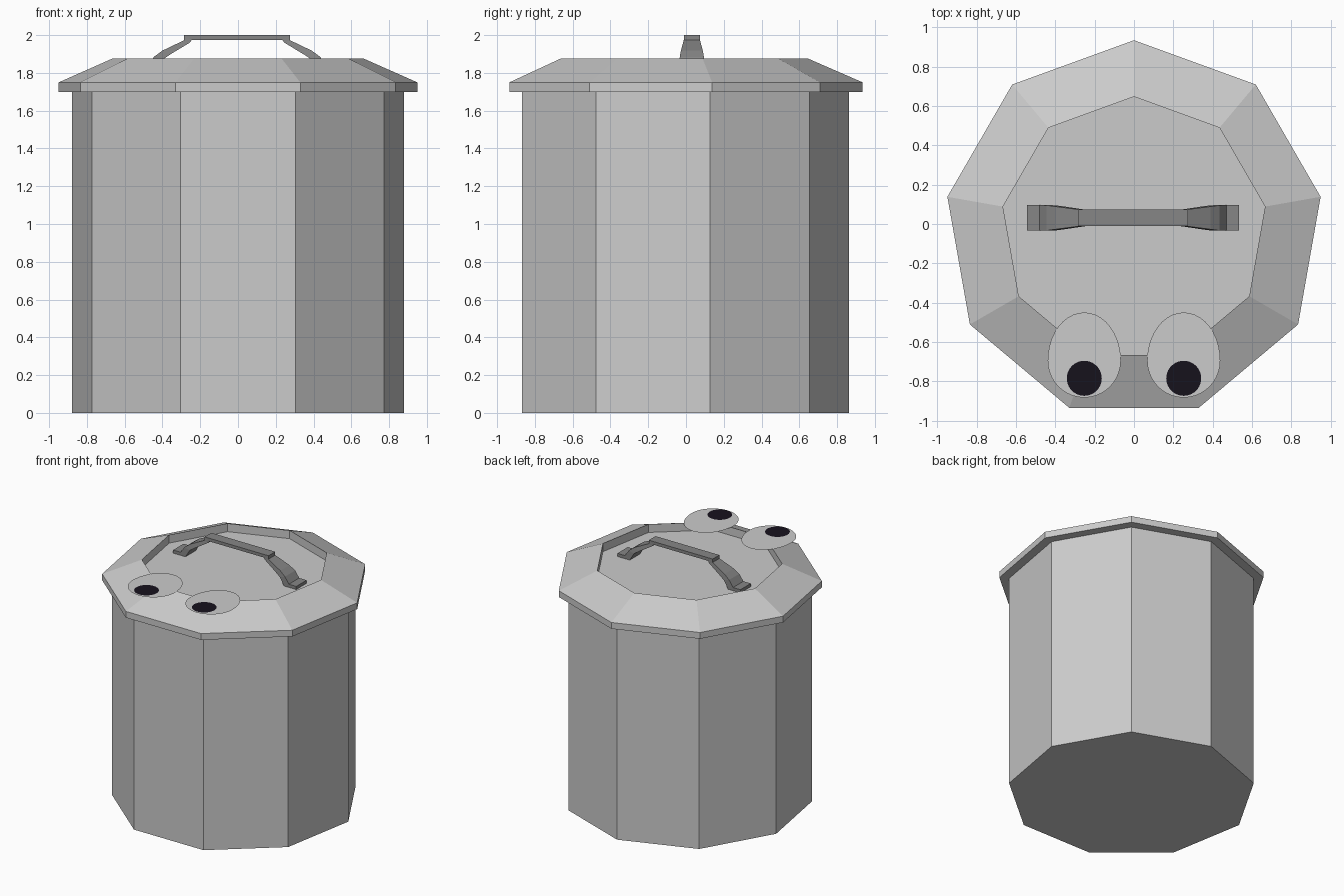
import bpy
from math import sin, cos, pi

if "Cube" in bpy.data.objects:
    bpy.data.objects.remove(bpy.data.objects["Cube"])

SIDES = 9
CY = -0.029  # centre of the nine-sided rings


def make(name, verts, faces, color=None):
    me = bpy.data.meshes.new(name)
    me.from_pydata(verts, [], faces)
    me.validate()
    ob = bpy.data.objects.new(name, me)
    bpy.context.collection.objects.link(ob)
    if color:
        mat = bpy.data.materials.new(name + "_colour")
        mat.diffuse_color = color
        mat.use_nodes = True
        mat.node_tree.nodes["Principled BSDF"].inputs["Base Color"].default_value = mat.diffuse_color
        me.materials.append(mat)
    return ob


def lathe(name, profile):
    """Nine-sided solid from (radius, z) pairs listed bottom to top, capped at both ends."""
    verts = [(r * sin(2 * pi * k / SIDES), CY + r * cos(2 * pi * k / SIDES), z)
             for r, z in profile for k in range(SIDES)]
    faces = [tuple(reversed([(i * SIDES + (k + s) % SIDES) if not up else ((i + 1) * SIDES + (k + s) % SIDES)
                             for s, up in ((0, 0), (1, 0), (1, 1), (0, 1))]))
             for i in range(len(profile) - 1) for k in range(SIDES)]
    top = (len(profile) - 1) * SIDES
    faces.append(tuple(range(SIDES)))
    faces.append(tuple(reversed(range(top, top + SIDES))))
    return make(name, verts, faces)


def disc(name, x, y, z, rx, front, back, color=None, n=40):
    """Flat upward-facing egg with different front and back lengths."""
    verts = []
    for k in range(n):
        a = 2 * pi * k / n
        verts.append((x + rx * cos(a), y + sin(a) * (back if sin(a) > 0 else front), z))
    return make(name, verts, [tuple(range(n))], color)


# can body
lathe("can_body", [(0.893, 0), (0.893, 1.705)])

# lid: skirt, sloped rim and sunken centre panel
lathe("lid", [(0.964, 1.70), (0.964, 1.75), (0.677, 1.875), (0.677, 1.81)])

# handle: stations of (outer x, z), (inner x, z), half width, from foot to grip
half = [
    ((0.54, 1.835), (0.54, 1.805), 0.065),
    ((0.475, 1.835), (0.435, 1.805), 0.065),
    ((0.44, 1.885), (0.395, 1.87), 0.064),
    ((0.395, 1.918), (0.35, 1.90), 0.058),
    ((0.28, 1.973), (0.25, 1.96), 0.043),
    ((0.28, 2.0), (0.24, 1.975), 0.042),
]
stations = [(1, s) for s in half] + [(-1, s) for s in reversed(half)]
verts = []
for side, (o, i, w) in stations:
    for (px, pz), sy in ((o, -1), (o, 1), (i, 1), (i, -1)):
        verts.append((side * px - 0.005, 0.031 + sy * w, pz))
faces = [(4 * j + k, 4 * j + 4 + k, 4 * j + 4 + (k + 1) % 4, 4 * j + (k + 1) % 4)
         for j in range(len(stations) - 1) for k in range(4)]
last = 4 * (len(stations) - 1)
faces += [(0, 1, 2, 3), (last + 3, last + 2, last + 1, last)]
make("lid_handle", verts, faces, (0.24, 0.24, 0.24, 1))

# flat eyes with dark pupils resting on the front of the lid
for label, s in (("left", -1), ("right", 1)):
    disc(label + "_eye", s * 0.253, -0.695, 1.877, 0.186, 0.188, 0.245)
    disc(label + "_pupil", s * 0.253, -0.785, 1.881, 0.089, 0.089, 0.089, (0.008, 0.006, 0.012, 1))
